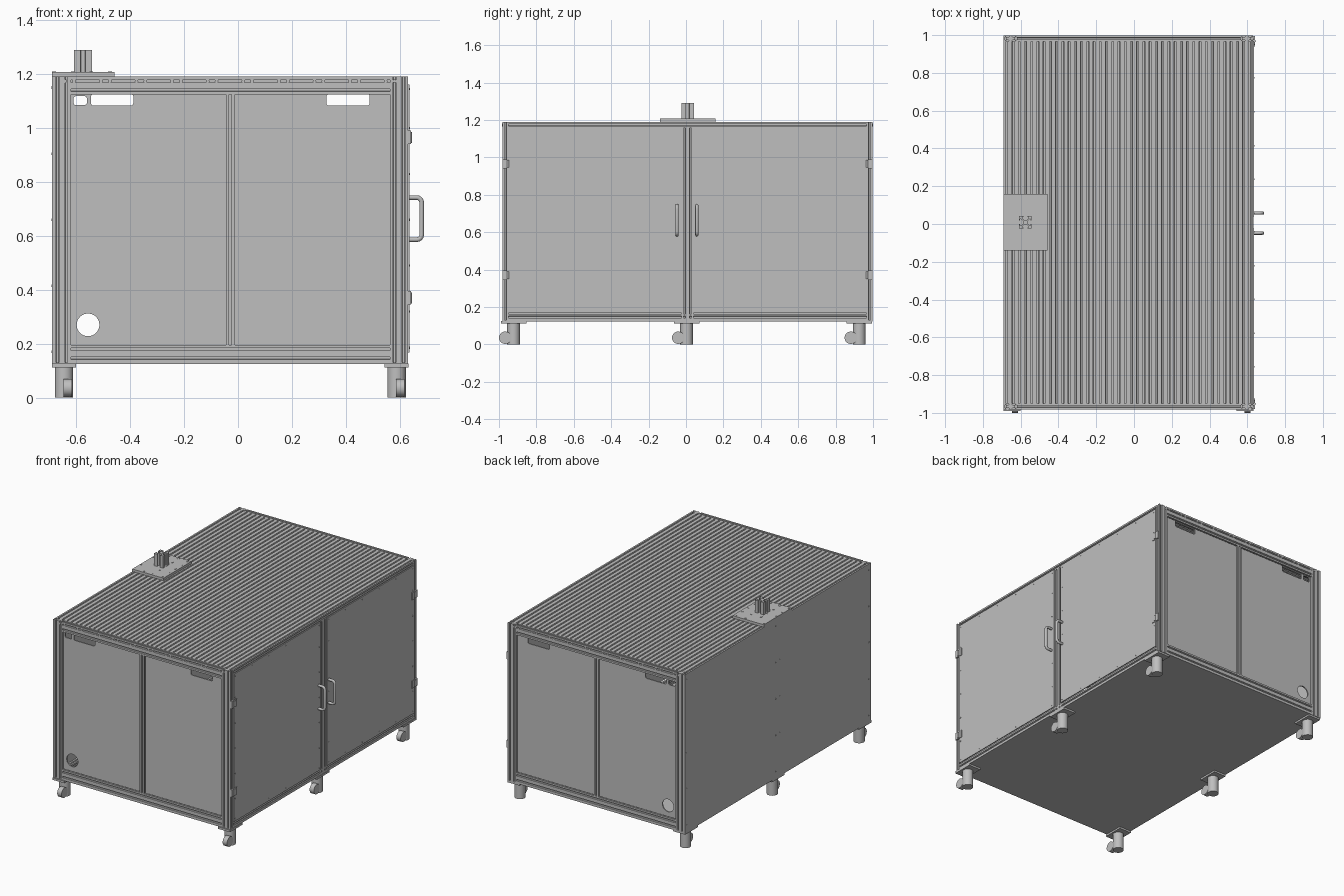
import bpy, bmesh, math
from mathutils import Matrix, Vector

cube = bpy.data.objects.get("Cube")
if cube:
    bpy.data.objects.remove(cube, do_unlink=True)

# One plain metal colour for everything
GREY = (0.52, 0.52, 0.52, 1.0)
metal = bpy.data.materials.new("metal_grey")
metal.use_nodes = True
metal.diffuse_color = GREY
metal.node_tree.nodes["Principled BSDF"].inputs["Base Color"].default_value = GREY

# Main cabinet limits and profile cell size
X0, X1 = -0.69, 0.63
Y0, Y1 = -0.982, 0.998
Z0, Z1 = 0.13, 1.19
C = 0.033
YM = (Y0 + Y1) / 2


def finish(name, bm):
    bmesh.ops.recalc_face_normals(bm, faces=bm.faces)
    mesh = bpy.data.meshes.new(name)
    bm.to_mesh(mesh)
    bm.free()
    mesh.materials.append(metal)
    obj = bpy.data.objects.new(name, mesh)
    bpy.context.collection.objects.link(obj)
    return obj


def smooth(obj):
    bpy.ops.object.select_all(action='DESELECT')
    obj.select_set(True)
    bpy.context.view_layer.objects.active = obj
    bpy.ops.object.shade_smooth_by_angle()


def add_box(bm, lo, hi):
    lo, hi = Vector(lo), Vector(hi)
    matrix = Matrix.Translation((lo + hi) / 2) @ Matrix.Diagonal((*(hi - lo), 1))
    return bmesh.ops.create_cube(bm, size=1, matrix=matrix)["verts"]


def box(name, lo, hi):
    bm = bmesh.new()
    add_box(bm, lo, hi)
    return finish(name, bm)


def add_cylinder(bm, centre, radius, depth, axis, sides=24):
    turn = Vector((0, 0, 1)).rotation_difference(Vector(axis)).to_matrix().to_4x4()
    bmesh.ops.create_cone(bm, cap_ends=True, segments=sides, radius1=radius,
                          radius2=radius, depth=depth,
                          matrix=Matrix.Translation(centre) @ turn)


def bolts(name, points, axis, radius=0.005):
    bm = bmesh.new()
    for p in points:
        add_cylinder(bm, p, radius, 0.004, axis, 8)
    return finish(name, bm)


# Slotted profile: nu by nv cells, a T-slot in the middle of every outer cell
HALF_SLOT = [(-.15, 0), (-.15, .08), (-.25, .08), (-.25, .16), (-.12, .3)]
SLOT = HALF_SLOT + [(-t, d) for t, d in reversed(HALF_SLOT)]


def extrusion(name, nu, nv, axis, lo, length, cell=C):
    u, v, w = {"x": ((0, 1, 0), (0, 0, 1), (1, 0, 0)),
               "y": ((1, 0, 0), (0, 0, 1), (0, 1, 0)),
               "z": ((1, 0, 0), (0, 1, 0), (0, 0, 1))}[axis]
    u, v, w = Vector(u), Vector(v), Vector(w)
    sides = [((0, 0), (1, 0), nu), ((nu, 0), (0, 1), nv),
             ((nu, nv), (-1, 0), nu), ((0, nv), (0, -1), nv)]
    outline = []
    for start, (dx, dy), count in sides:
        outline.append(start)
        for i in range(count):
            for t, d in SLOT:
                s = i + 0.5 + t
                outline.append((start[0] + dx * s - dy * d, start[1] + dy * s + dx * d))
    bm = bmesh.new()
    verts = [bm.verts.new(Vector(lo) + (u * a + v * b) * cell) for a, b in outline]
    face = bm.faces.new(verts)
    result = bmesh.ops.extrude_face_region(bm, geom=[face], use_keep_orig=True)
    top = [g for g in result["geom"] if isinstance(g, bmesh.types.BMVert)]
    bmesh.ops.translate(bm, verts=top, vec=w * length)
    return finish(name, bm)


# Upright posts: four corners and one in the middle of each long side
H = Z1 - Z0
for side, x in (("right", X0 + 0.004), ("left", X1 - 2 * C)):
    for end, y in (("front", Y0), ("back", Y1 - C)):
        extrusion(f"{end}_{side}_post", 2, 1, "z", (x, y, Z0), H)
for side, x in (("right", X0 + 0.004), ("left", X1 - C)):
    extrusion(f"middle_{side}_post", 1, 2, "z", (x, YM - C, Z0), H - C)
    extrusion(f"bottom_{side}_beam", 1, 1, "y", (x, Y0 + C, Z0), Y1 - Y0 - 2 * C)

# End frames: double beams, a centre mullion and two recessed panels
XL, XR = X0 + 0.004 + 2 * C, X1 - 2 * C
MULLION = -0.045
panels = []
for end, y in (("front", Y0), ("back", Y1 - C)):
    extrusion(f"{end}_top_beam", 1, 2, "x", (XL, y, Z1 - 2 * C), XR - XL)
    extrusion(f"{end}_bottom_beam", 1, 2, "x", (XL, y, Z0), XR - XL)
    extrusion(f"{end}_mullion", 1, 1, "z", (MULLION, y, Z0 + 2 * C), H - 4 * C)
    mid = y + C / 2
    for side, a, b in (("right", XL, MULLION), ("left", MULLION + C, XR)):
        panels.append(box(f"{end}_{side}_panel", (a, mid - 0.004, Z0 + 2 * C),
                          (b, mid + 0.004, Z1 - 2 * C)))

# Openings through the end panels: rounded slots and a round port
bm = bmesh.new()
for a, b, low, high in ((-0.61, -0.56, 1.085, 1.118), (-0.545, -0.388, 1.083, 1.126),
                        (0.328, 0.488, 1.083, 1.126)):
    verts = add_box(bm, (a, -1.2, low), (b, 1.2, high))
    edges = {e for v in verts for e in v.link_edges
             if abs(e.verts[0].co.y - e.verts[1].co.y) > 1}
    bmesh.ops.bevel(bm, geom=list(edges), offset=0.009, segments=3, profile=0.5,
                    affect='EDGES')
add_cylinder(bm, (-0.556, 0, 0.27), 0.042, 2.4, (0, 1, 0), 40)
cutter = finish("opening_cutter", bm)
cutter.hide_render = True
for panel in panels:
    cut = panel.modifiers.new("openings", 'BOOLEAN')
    cut.operation = 'DIFFERENCE'
    cut.solver = 'EXACT'
    cut.object = cutter
    bpy.context.view_layer.objects.active = panel
    bpy.ops.object.modifier_apply(modifier=cut.name)
bpy.data.objects.remove(cutter, do_unlink=True)

# Roof of ten wide slotted slats
SLATS = 10
PITCH = (X1 - X0) / SLATS
for i in range(SLATS):
    a = X0 + i * PITCH
    y, length = Y0 + C, Y1 - Y0 - 2 * C
    extrusion(f"roof_slat_{i + 1}", 4, 1, "y", (a, y, Z1 - C), length, PITCH / 4)
pairs = [X0 + (i + 0.5) * PITCH + s * PITCH / 8 for i in range(SLATS) for s in (-1, 1)]
for end, y in (("front", Y0 + 0.001), ("back", Y1 - 0.001)):
    bolts(f"{end}_roof_bolts", [(x, y, Z1 - C / 2) for x in pairs], (0, 1, 0), 0.007)

# Floor and closed side sheet
box("floor_panel", (X0, Y0, Z0 - 0.006), (X1, Y1, Z0))
box("right_side_panel", (X0, Y0, Z0), (X0 + 0.004, Y1, Z1))
rows = [0.17 + i * 0.245 for i in range(5)]
columns = [Y0 + 0.02, YM - 0.02, YM + 0.02, Y1 - 0.02]
bolts("right_side_bolts", [(X0, y, z) for y in columns for z in rows], (1, 0, 0))

# Two doors with bolts, hinges and handles
DOOR = X1 + 0.006
for end, a, b, s in (("front", Y0 + 0.03, YM - C, -1), ("back", YM + C, Y1 - 0.03, 1)):
    box(f"{end}_door", (X1, a, 0.168), (DOOR, b, 1.162))
    across = [a + 0.016 + i * (b - a - 0.032) / 5 for i in range(6)]
    spots = [(DOOR, y, z) for y in across for z in (0.185, 1.145)]
    spots += [(DOOR, y, 0.32 + i * 0.17) for y in (across[0], across[-1]) for i in range(5)]
    bolts(f"{end}_door_bolts", spots, (1, 0, 0), 0.004)

    edge = a if s < 0 else b
    for place, z in (("lower", 0.37), ("upper", 0.965)):
        bm = bmesh.new()
        for d in (-1, 1):
            c = edge + d * 0.017
            add_box(bm, (X1, c - 0.011, z - 0.025), (X1 + 0.011, c + 0.011, z + 0.025))
        add_box(bm, (X1, edge - 0.01, z - 0.015), (X1 + 0.011, edge + 0.01, z + 0.015))
        add_cylinder(bm, (X1 + 0.009, edge, z), 0.006, 0.04, (0, 0, 1), 12)
        finish(f"{end}_door_{place}_hinge", bm)

    # Handle swept along a rounded bracket path
    y = YM + s * 0.053 - 0.003
    curve = bpy.data.curves.new(f"{end}_handle", 'CURVE')
    curve.dimensions = '3D'
    curve.bevel_depth = 0.009
    curve.bevel_resolution = 3
    half, out, r = 0.078, 0.681, 0.018
    arc = [(out - r + r * math.sin(k * math.pi / 8), half - r + r * math.cos(k * math.pi / 8))
           for k in range(5)]
    path = [(DOOR, half)] + arc
    path += [(x, -z) for x, z in reversed(path)]
    spline = curve.splines.new('POLY')
    spline.points.add(len(path) - 1)
    for point, (x, z) in zip(spline.points, path):
        point.co = (x, y, 0.664 + z, 1)
    curve.use_fill_caps = True
    curve.materials.append(metal)
    bpy.context.collection.objects.link(bpy.data.objects.new(f"{end}_handle", curve))

# Mounting plate and slotted stub on the roof
box("roof_plate", (X0, -0.14, Z1), (-0.457, 0.158, Z1 + 0.017))
bolts("roof_plate_bolts", [(-0.682 + i * 0.069, -0.122 + j * 0.066, Z1 + 0.017)
                           for i in range(4) for j in range(5)], (0, 0, 1), 0.007)
extrusion("roof_stub", 1, 1, "z", (-0.608, -0.024, Z1 + 0.017), 0.083, 2 * C)

# Six casters: plate, round swivel stem and side wheel
for side, x in (("right", -0.645), ("left", 0.588)):
    for place, y in (("front", -0.922), ("middle", 0.003), ("back", 0.926)):
        name = f"{place}_{side}_caster"
        box(f"{name}_plate", (x - 0.045, y - 0.068, 0.112), (x + 0.045, y + 0.068, 0.126))
        bm = bmesh.new()
        add_cylinder(bm, (x, y, 0.057), 0.034, 0.114, (0, 0, 1), 32)
        smooth(finish(f"{name}_stem", bm))
        bm = bmesh.new()
        add_cylinder(bm, (x + 0.014, y - 0.045, 0.036), 0.033, 0.032, (1, 0, 0), 32)
        smooth(finish(f"{name}_wheel", bm))
